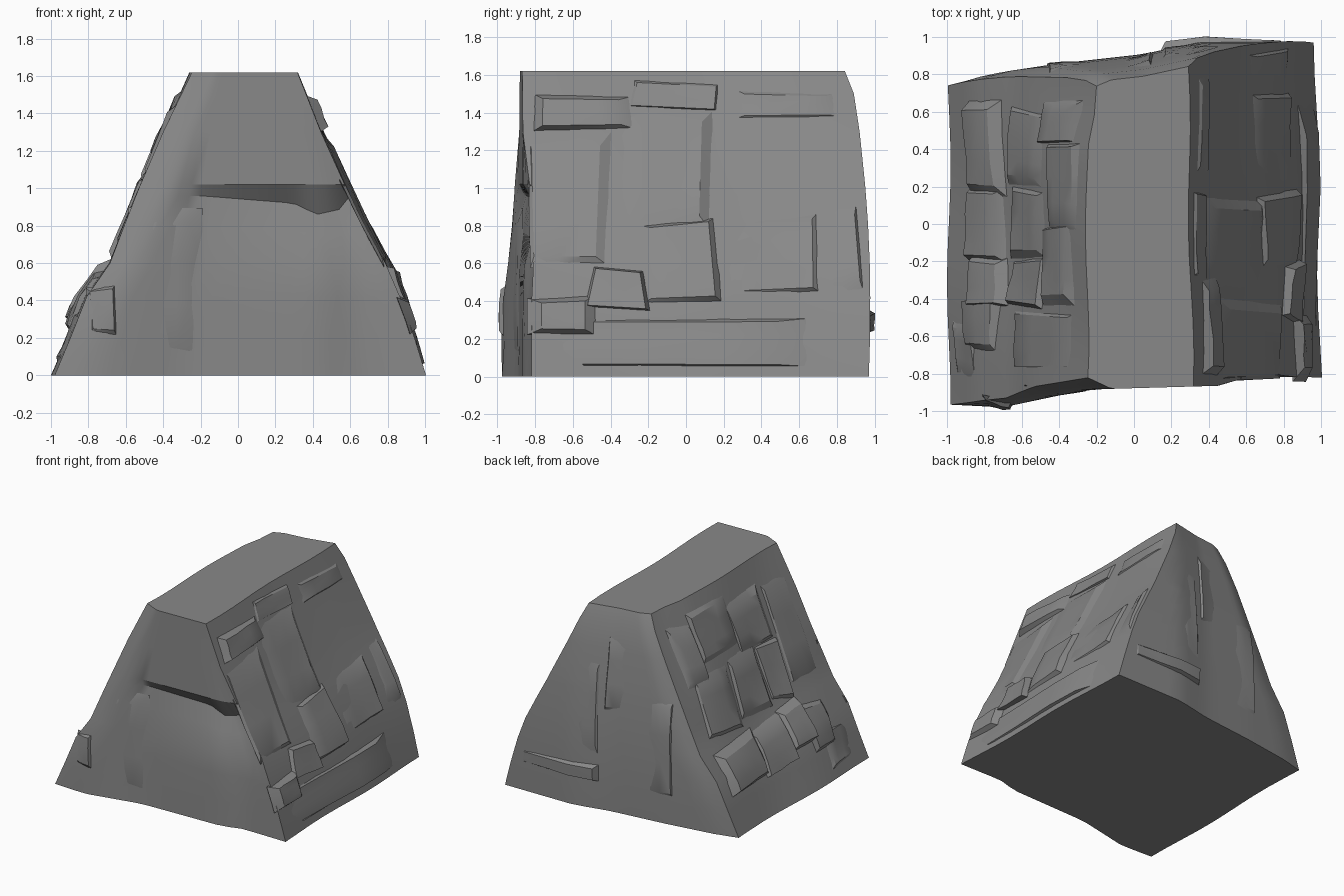
import bpy, bmesh, math, random

random.seed(11)
old = bpy.data.objects.get("Cube")
if old:
    bpy.data.objects.remove(old, do_unlink=True)

stone = bpy.data.materials.new("grey stone")
stone.use_nodes = True
GREY = (0.25, 0.25, 0.25, 1)
stone.diffuse_color = GREY
stone.node_tree.nodes["Principled BSDF"].inputs["Base Color"].default_value = GREY

TOP = 1.62


def lerp(points, v):
    """Piecewise linear lookup in a list of (position, value)."""
    if v <= points[0][0]:
        return points[0][1]
    for (a, p), (b, q) in zip(points, points[1:]):
        if v <= b:
            return p + (q - p) * (v - a) / (b - a)
    return points[-1][1]


# Slope profiles by height, front and back outlines by x, lean of the back by height
LEFT = [(0, -.99), (.3, -.86), (.42, -.81), (.6, -.68), (1, -.52), (1.3, -.395), (TOP, -.25)]
RIGHT = [(0, .985), (.3, .9), (.55, .81), (.95, .6), (1.3, .435), (TOP, .3)]
FRONT = [(-1, -.965), (-.7, -.98), (-.25, -.885), (.1, -.875), (.45, -.865), (.62, -.815), (1, -.82)]
BACK = [(-1, .75), (-.8, .8), (-.4, .86), (.05, .91), (.35, .975), (1, .98)]
LEAN = [(0, .01), (.3, 0), (.7, .005), (1, .025), (1.3, .055), (1.55, .09), (TOP, .12)]


def side_x(sign, y, z):
    wave = .01 * math.sin(5 * y + 3 * z)
    if sign > 0:
        return lerp(RIGHT, z) + wave - .015 * y
    return lerp(LEFT, z) + wave + lerp([(.45, 0), (.65, .06)], y) * max(0, z / TOP - .3)


def chamfer(x, z):
    """Worn corner beside the left slope, growing with height."""
    reach = max(0, 1 - (x - side_x(-1, 0, z)) / .14)
    return .07 * reach * min(1, z)


def front_y(x, z):
    return lerp(FRONT, x) + chamfer(x, z)


def back_y(x, z):
    return lerp(BACK, x) - lerp(LEAN, z) - .6 * chamfer(x, z)


def finish(bm, name, angle=28):
    bmesh.ops.recalc_face_normals(bm, faces=bm.faces)
    mesh = bpy.data.meshes.new(name)
    bm.to_mesh(mesh)
    bm.free()
    mesh.materials.append(stone)
    ob = bpy.data.objects.new(name, mesh)
    bpy.context.collection.objects.link(ob)
    bpy.ops.object.select_all(action="DESELECT")
    ob.select_set(True)
    bpy.context.view_layer.objects.active = ob
    bpy.ops.object.shade_smooth_by_angle(angle=math.radians(angle))


# Main body: stacked rings, with an undercut notch across the front
def ring(bm, z, notch):
    n, m = 20, 10
    pts = []
    xl, xr = side_x(-1, -.9, z), side_x(1, -.85, z)
    for i in range(n):
        x = xl + (xr - xl) * i / n
        y, h = front_y(x, z), z
        if x > -.27:
            y += notch * lerp([(-.27, .03), (.35, .09), (.6, .09)], x)
            h -= notch * lerp([(-.2, 0), (.3, .04), (.42, .1), (.6, .06)], x)
        pts.append((x, y, h))
    yf, yb = front_y(xr, z), back_y(side_x(1, .95, z), z)
    for i in range(m):
        y = yf + (yb - yf) * i / m
        if i == 0:
            y += .08 * notch
        pts.append((side_x(1, y, z), y, z))
    xl, xr = side_x(-1, .78, z), side_x(1, yb, z)
    for i in range(n):
        x = xr + (xl - xr) * i / n
        pts.append((x, back_y(x, z), z))
    yf, yb = front_y(side_x(-1, -.9, z), z), back_y(xl, z)
    for i in range(m):
        y = yb + (yf - yb) * i / m
        pts.append((side_x(-1, y, z), y, z))
    return [bm.verts.new(p) for p in pts]


NOTCH = {.6: .1, .8: .6, .96: 1}
bm = bmesh.new()
levels = [0, .2, .42, .6, .8, .96, 1.02, 1.3, 1.5, TOP]
rings = [ring(bm, z, NOTCH.get(z, 0)) for z in levels]
for a, b in zip(rings, rings[1:]):
    for i in range(len(a)):
        j = (i + 1) % len(a)
        bm.faces.new((a[i], a[j], b[j], b[i]))
bm.faces.new(rings[0])
bm.faces.new(rings[-1])
finish(bm, "rock_body")


# Slabs: raised plates that follow a face; (u0, z0, u1, z1, raise at u0, raise at u1)
def slabs(name, place, plates, jitter=.03):
    bm = bmesh.new()
    for u0, z0, u1, z1, t0, t1 in plates:
        def j():
            return random.uniform(-jitter, jitter)
        c = [(u0 + j(), z0 + j()), (u1 + j(), z0 + j()), (u1 + j(), z1 + j()), (u0 + j(), z1 + j())]
        n = 4

        def point(s, t, lift):
            low = [c[0][k] + (c[1][k] - c[0][k]) * s for k in (0, 1)]
            high = [c[3][k] + (c[2][k] - c[3][k]) * s for k in (0, 1)]
            u, z = [low[k] + (high[k] - low[k]) * t for k in (0, 1)]
            return bm.verts.new(place(u, min(max(z, .004), TOP - .004), lift))

        # Uneven bevel: each rim has its own slope
        def insets():
            return [random.uniform(.04, .2), .36, .64, 1 - random.uniform(.04, .2)]
        across, up = insets(), insets()
        top = [[point(s, t, t0 + (t1 - t0) * s + .2 * j()) for s in across] for t in up]
        edge = [k / (n - 1) for k in range(n)]
        base = [[point(s, t, -.02) if s in (0, 1) or t in (0, 1) else None for s in edge] for t in edge]
        for r in range(n - 1):
            for k in range(n - 1):
                bm.faces.new((top[r][k], top[r][k + 1], top[r + 1][k + 1], top[r + 1][k]))
        rim = [(0, k) for k in range(n)] + [(r, n - 1) for r in range(1, n)]
        rim += [(n - 1, k) for k in range(n - 2, -1, -1)] + [(r, 0) for r in range(n - 2, 0, -1)]
        for (r, k), (q, l) in zip(rim, rim[1:] + rim[:1]):
            bm.faces.new((base[r][k], base[q][l], top[q][l], top[r][k]))
        bm.faces.new([base[r][k] for r, k in rim])
    finish(bm, name)


# Right flank: columns stepping down toward the back, over low ledges
slabs("right_slabs", lambda u, z, t: (side_x(1, u, z) + t, u, z), [
    (-.78, .05, .72, .31, .0, .035),
    (-.84, .2, -.46, .43, .03, .05),
    (-.52, .36, -.2, .57, .03, .045),
    (-.24, .38, .18, .82, .01, .04),
    (-.84, .55, -.38, 1.34, .0, .035),
    (-.42, .76, .17, 1.46, -.005, .035),
    (-.84, 1.28, -.26, 1.48, .05, .02),
    (-.3, 1.42, .17, 1.56, .01, .015),
    (.2, .42, .7, .86, -.01, .025),
    (.22, 1.38, .84, 1.54, .01, .01),
    (.74, .4, .93, .95, -.01, .02),
])

# Left flank: a broken continuous bench low down, tall panels above
slabs("left_slabs", lambda u, z, t: (side_x(-1, u, z) - t, u, z), [
    (-.7, .22, -.38, .56, .02, .05),
    (-.46, .3, -.16, .61, .06, .05),
    (-.24, .24, .22, .58, .045, .035),
    (.14, .26, .68, .6, .045, .06),
    (-.85, .06, -.5, .34, .0, .02),
    (-.46, .62, -.16, 1.06, .035, .01),
    (-.22, .6, .2, 1.12, .035, .015),
    (-.48, 1.04, -.02, 1.46, .04, .01),
    (-.06, 1.1, .46, 1.54, .01, .03),
    (.16, .62, .62, 1.12, .025, .015),
    (.42, 1.0, .66, 1.5, .025, .02),
    (-.8, .7, -.44, 1.45, .0, .015),
])

# Front face: a chipped ledge and a broad panel ending at a vertical crack
slabs("front_slabs", lambda u, z, t: (u, front_y(u, z) - t, z), [
    (-.8, .2, -.64, .48, .0, .02),
    (-.58, .08, -.2, .9, -.01, .01),
], .015)

# Back face: a wedge ledge and upright panels
slabs("back_slabs", lambda u, z, t: (u, back_y(u, z) + t, z), [
    (.13, .22, .8, .36, .04, .0),
    (.12, .34, .32, 1.25, .015, -.01),
    (-.46, .2, -.2, 1.0, .015, -.01),
    (-.12, .8, .12, 1.45, -.01, .02),
], .02)
